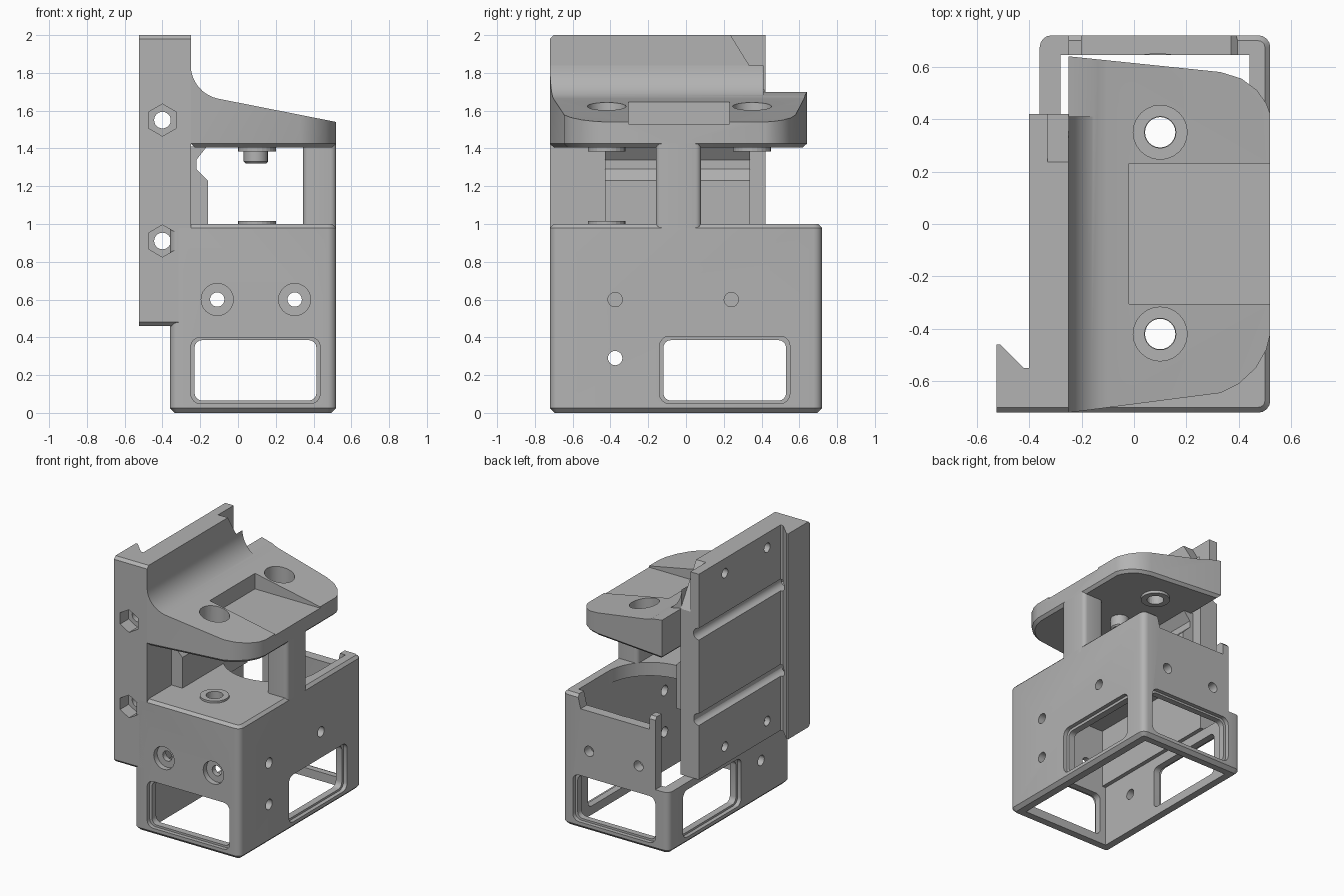
import bpy, bmesh, math
from mathutils import Vector

if "Cube" in bpy.data.objects:
    bpy.data.objects.remove(bpy.data.objects["Cube"])

grey = bpy.data.materials.new("plain grey")
grey.use_nodes = True
grey.diffuse_color = (0.45, 0.45, 0.45, 1)
grey.node_tree.nodes["Principled BSDF"].inputs["Base Color"].default_value = grey.diffuse_color


def prism(name, outline, axis, lo, hi):
    """Extrude an outline along an axis; outline uses the other two axes in xyz order."""
    bm = bmesh.new()
    def at(p, d):
        c = list(p)
        c.insert("xyz".index(axis), d)
        return bm.verts.new(c)
    rings = [[at(p, d) for p in outline] for d in (lo, hi)]
    bm.faces.new(rings[0])
    bm.faces.new(rings[1])
    n = len(outline)
    for i in range(n):
        j = (i + 1) % n
        bm.faces.new((rings[0][i], rings[0][j], rings[1][j], rings[1][i]))
    bmesh.ops.recalc_face_normals(bm, faces=bm.faces)
    mesh = bpy.data.meshes.new(name)
    bm.to_mesh(mesh)
    bm.free()
    mesh.materials.append(grey)
    ob = bpy.data.objects.new(name, mesh)
    bpy.context.collection.objects.link(ob)
    return ob


def rect(a0, a1, b0, b1, r=0.0):
    if not r:
        return [(a0, b0), (a1, b0), (a1, b1), (a0, b1)]
    corners = [(a1 - r, b1 - r), (a0 + r, b1 - r), (a0 + r, b0 + r), (a1 - r, b0 + r)]
    return [(cx + r * math.cos(t), cy + r * math.sin(t))
            for q, (cx, cy) in enumerate(corners)
            for t in [(q + k / 4) * math.pi / 2 for k in range(5)]]


def ngon(a, b, r, n=24, turn=0.0):
    return [(a + r * math.cos(turn + 2 * math.pi * i / n),
             b + r * math.sin(turn + 2 * math.pi * i / n)) for i in range(n)]


def bake(ob):
    graph = bpy.context.evaluated_depsgraph_get()
    mesh = bpy.data.meshes.new_from_object(ob.evaluated_get(graph))
    ob.modifiers.clear()
    ob.data = mesh


def combine(ob, others, operation="DIFFERENCE"):
    for other in others:
        mod = ob.modifiers.new("combine", "BOOLEAN")
        mod.object, mod.operation, mod.solver = other, operation, "EXACT"
        bake(ob)
        bpy.data.objects.remove(other)


def chamfer(ob, rule, width, segments=1):
    """Bevel every edge whose two ends satisfy the rule."""
    bm = bmesh.new()
    bm.from_mesh(ob.data)
    edges = [e for e in bm.edges if rule(e.verts[0].co, e.verts[1].co)]
    bmesh.ops.bevel(bm, geom=edges, offset=width, segments=segments,
                    affect="EDGES", profile=0.5)
    bm.to_mesh(ob.data)
    bm.free()


def cut(outline, axis, lo, hi):
    return prism("cutter", outline, axis, lo, hi)


def upright(a, b):
    return abs(a.z - b.z) > 0.1


# Lower housing: open-bottomed shell with a roof and a round rear opening
box = prism("lower_housing", rect(-0.36, 0.52, -0.72, 0.72), "z", 0, 1)
chamfer(box, upright, 0.045, 4)
chamfer(box, lambda a, b: a.z < 0.01 and b.z < 0.01, 0.025)
chamfer(box, lambda a, b: a.z > 0.99 and b.z > 0.99, 0.02)
cuts = [
    cut(rect(-0.28, 0.44, -0.64, 0.645), "z", -0.1, 0.9),
    cut(ngon(0.09, 0.3, 0.35, 48), "z", 0.7, 1.2),
    cut(rect(-0.26, 0.44, 0.3, 0.645), "z", 0.7, 1.2),
    cut(rect(-0.6, -0.25, 0.42, 0.9), "z", 0.46, 1.2),
    # Dip in the rear wall
    cut([(-0.2, 0.9), (0.37, 0.9), (0.42, 1.1), (-0.2, 1.1)], "y", 0.6, 0.9),
    # Windows through opposite walls, with stepped rims on the outside
    cut(rect(-0.23, 0.415, 0.065, 0.385, 0.04), "y", -1, 1),
    cut(rect(-0.12, 0.53, 0.065, 0.385, 0.04), "x", -1, 1),
    cut(rect(-0.25, 0.435, 0.05, 0.4, 0.05), "y", -1, -0.69),
    cut(rect(-0.25, 0.435, 0.05, 0.4, 0.05), "y", 0.69, 1),
    cut(rect(-0.14, 0.55, 0.05, 0.405, 0.05), "x", 0.49, 1),
    cut(rect(-0.14, 0.55, 0.05, 0.405, 0.05), "x", -1, -0.33),
    cut(ngon(-0.375, 0.29, 0.038), "x", -1, 1),
    cut(ngon(0.1, -0.42, 0.058), "z", 0.7, 1.2),
]
for x in (-0.11, 0.3):
    cuts += [cut(ngon(x, 0.6, 0.038), "y", -1, 1),
             cut(ngon(x, 0.6, 0.085), "y", -1, -0.68)]
for y in (-0.375, 0.24):
    cuts.append(cut(ngon(y, 0.6, 0.038), "x", 0.3, 1))
combine(box, cuts)

# Upright rail plate with a dovetail lip along its front edge
plate = prism("rail_plate", [(-0.525, -0.72), (-0.25, -0.72), (-0.25, 0.42), (-0.40, 0.42),
                             (-0.40, -0.55), (-0.42, -0.55), (-0.51, -0.46), (-0.525, -0.46)],
              "z", 0.46, 2)
chamfer(plate, lambda a, b: a.y < -0.71 and b.y < -0.71 and not upright(a, b), 0.02)
cuts = [cut([(0.23, 2.01), (0.421, 1.7), (0.6, 1.7), (0.6, 2.1), (0.23, 2.1)], "x", -0.33, 0)]
for z in (0.91, 1.55):
    cuts += [cut(ngon(-0.4, z, 0.044), "y", -1, 1),
             cut(ngon(-0.4, z, 0.085, 6, math.pi / 6), "y", -1, -0.62)]
for y in (-0.39, 0.11):
    for z in (0.59, 1.89):
        cuts.append(cut(ngon(y, z, 0.035), "x", -0.6, -0.3))
combine(plate, cuts)

# Upper arm: sloped side profile trimmed to a rounded plan outline
fillet = [(-0.07 - 0.18 * math.cos(t), 1.84 - 0.18 * math.sin(t))
          for t in [k * 1.37 / 8 for k in range(9)]]
arm = prism("upper_arm", [(-0.3, 1.405), (0.52, 1.405), (0.52, 1.54)] + fillet[::-1] + [(-0.3, 1.84)],
            "y", -0.8, 0.8)
plan = [(-0.25, -0.72), (0.33, -0.645), (0.40, -0.61), (0.465, -0.55), (0.505, -0.48), (0.52, -0.42),
        (0.52, 0.42), (0.505, 0.46), (0.47, 0.51), (0.41, 0.555), (0.33, 0.58), (-0.25, 0.64)]
combine(arm, [prism("plan", plan, "z", 1, 2)], "INTERSECT")
chamfer(arm, lambda a, b: a.z < 1.41 and b.z < 1.41, 0.02)
cuts = [cut(rect(-0.02, 0.6, -0.305, 0.23), "z", 1.53, 2),
        # Trim the fillet where the plate corner slopes away
        cut([(-0.4, 1.7), (-0.25, 1.70), (0.6, 1.535), (0.6, 2), (-0.4, 2)], "y", 0.41, 0.9)]
for y in (-0.42, 0.35):
    cuts += [cut(ngon(0.1, y, 0.06), "z", 1, 2),
             cut(ngon(0.1, y, 0.103), "z", 1.5, 2)]
combine(arm, cuts)

# Post joining housing and arm
post = prism("post", rect(0.345, 0.52, -0.16, 0.08, 0.03), "z", 0.95, 1.43)

# Thickened inner wall on the rail plate
wall = prism("inner_wall", [(-0.27, 0.9), (-0.16, 0.9), (-0.16, 1.23), (-0.22, 1.29),
                            (-0.22, 1.34), (-0.165, 1.41), (-0.27, 1.41)], "y", -0.43, 0.34)

# Raised rings around the screw holes and a small central boss
for name, y, lo, hi in (("housing_ring", -0.42, 0.99, 1.015),
                        ("front_arm_ring", -0.42, 1.385, 1.42),
                        ("rear_arm_ring", 0.35, 1.385, 1.42)):
    ring = prism(name, ngon(0.1, y, 0.1), "z", lo, hi)
    combine(ring, [cut(ngon(0.1, y, 0.058), "z", 0, 2)])
boss = prism("central_boss", ngon(0.095, -0.04, 0.065, 16), "z", 1.32, 1.42)
chamfer(boss, lambda a, b: a.z < 1.33 and b.z < 1.33, 0.01)

# Smooth rounds while keeping corners sharp
for ob in (box, plate, arm, post, boss):
    bpy.ops.object.select_all(action="DESELECT")
    ob.select_set(True)
    bpy.context.view_layer.objects.active = ob
    bpy.ops.object.shade_smooth_by_angle(angle=math.radians(28))
